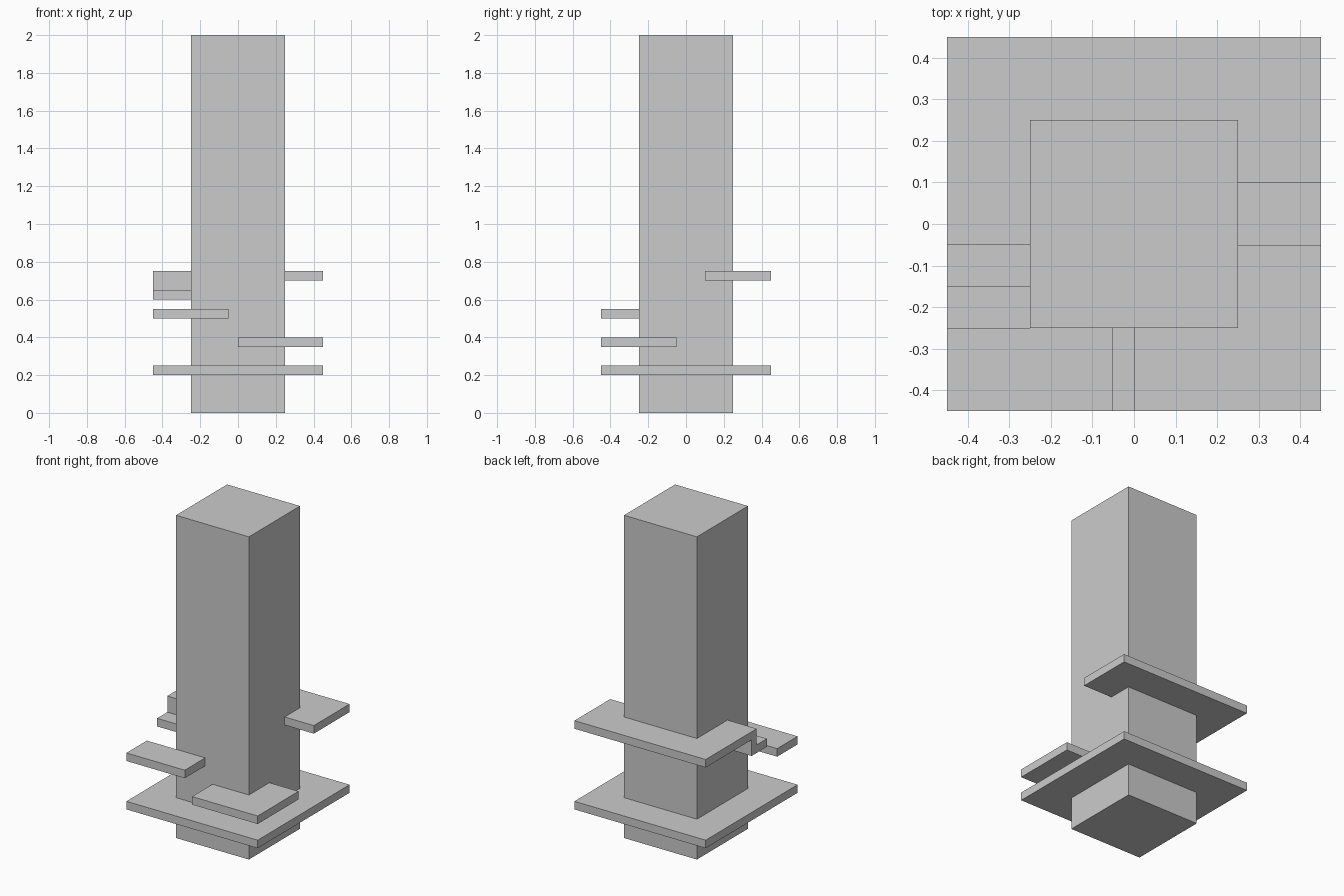
import bpy
import bmesh
from mathutils import Vector

if "Cube" in bpy.data.objects:
    bpy.data.objects.remove(bpy.data.objects["Cube"])

CORE = 0.25      # half width of the column
REACH = 0.45     # half width of the ledges
THICK = 0.05


def finish(name, bm):
    bmesh.ops.recalc_face_normals(bm, faces=bm.faces[:])
    mesh = bpy.data.meshes.new(name)
    bm.to_mesh(mesh)
    bm.free()
    obj = bpy.data.objects.new(name, mesh)
    bpy.context.collection.objects.link(obj)
    return obj


def box(name, lo, hi):
    bm = bmesh.new()
    bmesh.ops.create_cube(bm, size=1)
    lo, hi = Vector(lo), Vector(hi)
    for v in bm.verts:
        v.co = (lo + hi) / 2 + v.co * (hi - lo)
    return finish(name, bm)


def clamp(v):
    return max(-CORE, min(CORE, v))


def ledge(path, z, closed=False):
    """Mitred strip between an outer path and the column wall."""
    bm = bmesh.new()
    rings = []
    for x, y in path:
        ix, iy = clamp(x), clamp(y)
        corners = [(x, y, z), (ix, iy, z), (ix, iy, z + THICK), (x, y, z + THICK)]
        rings.append([bm.verts.new(c) for c in corners])
    pairs = list(zip(rings, rings[1:]))
    if closed:
        pairs.append((rings[-1], rings[0]))
    else:
        bm.faces.new(rings[0])
        bm.faces.new(rings[-1])
    for a, b in pairs:
        for i in range(4):
            j = (i + 1) % 4
            bm.faces.new((a[i], a[j], b[j], b[i]))
    bmesh.ops.recalc_face_normals(bm, faces=bm.faces[:])
    return bm


def pull(bm, centre, offset):
    """Extrude the face nearest to a point."""
    face = min(bm.faces, key=lambda f: (f.calc_center_median() - Vector(centre)).length)
    new = bmesh.ops.extrude_face_region(bm, geom=[face])["geom"]
    bmesh.ops.translate(bm, vec=offset, verts=[g for g in new if isinstance(g, bmesh.types.BMVert)])
    if face.is_valid:
        bmesh.ops.delete(bm, geom=[face], context='FACES_ONLY')


R = REACH

# Square column
box("column", (-CORE, -CORE, 0), (CORE, CORE, 2))

# Ledge running all the way round
finish("base_ledge", ledge([(-R, -R), (R, -R), (R, R), (-R, R)], 0.2, closed=True))

# Ledge wrapping the front right corner
finish("corner_ledge", ledge([(0, -R), (R, -R), (R, -0.05)], 0.35))

# Straight ledge on the front left
box("front_ledge", (-R, -R, 0.5), (-0.05, -CORE, 0.55))

# Upper ledge round the back, with a step down at its left end
bm = ledge([(R, 0.1), (R, R), (-R, R), (-R, 0), (-R, -0.05)], 0.7)
pull(bm, (-0.35, -0.025, 0.7), (0, 0, -0.05))
pull(bm, (-0.35, -0.025, 0.65), (0, 0, -0.05))
pull(bm, (-0.35, -0.05, 0.625), (0, -0.1, 0))
finish("upper_stepped_ledge", bm)
